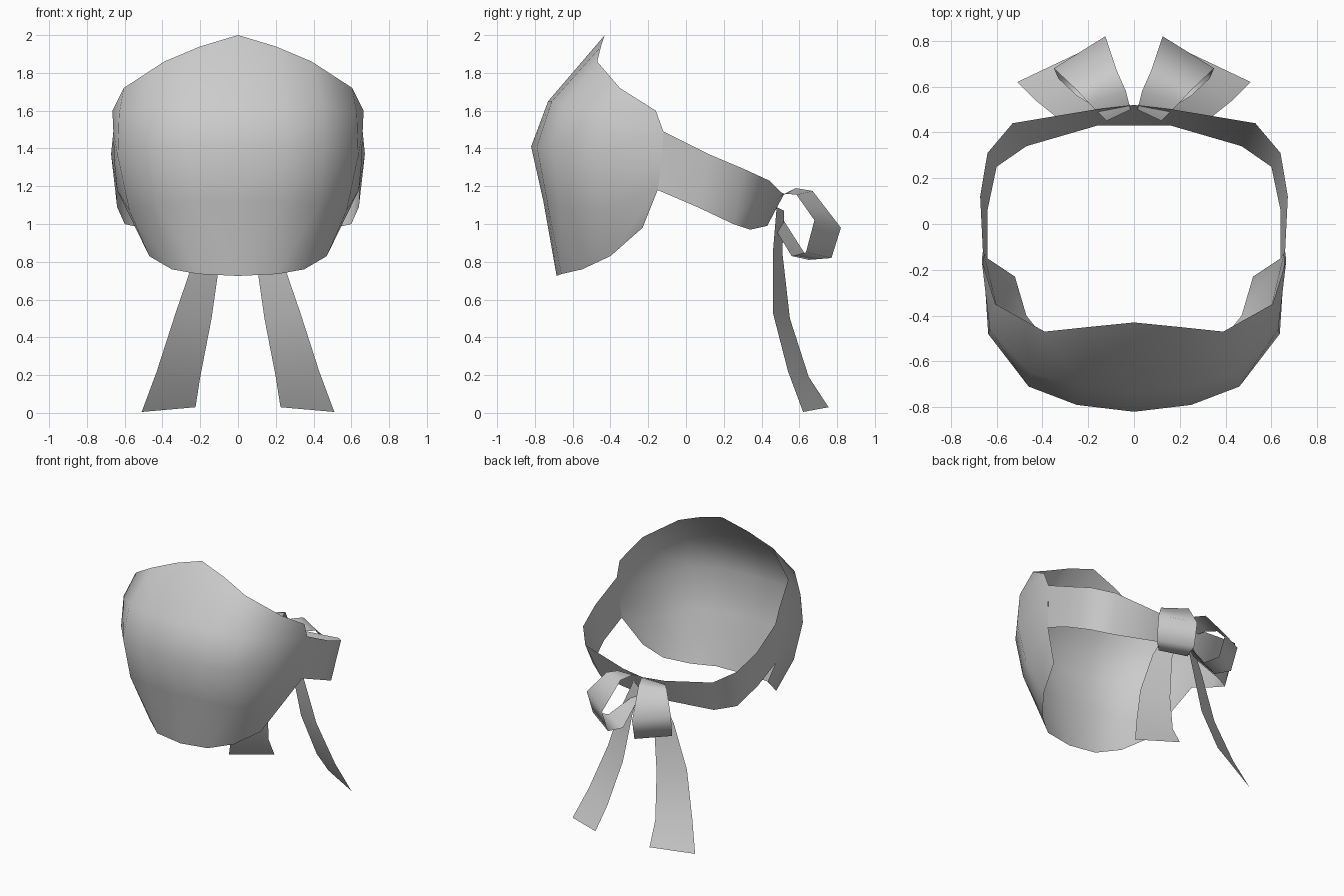
import bpy

cloth = bpy.data.materials.new("grey cloth")
cloth.diffuse_color = (0.6, 0.6, 0.6, 1)


def cloth_sheet(name, rows, flip=False):
    """Skin a grid of points as a sheet and mirror it across x = 0."""
    n = len(rows[0])
    verts = [p for row in rows for p in row]
    faces = []
    for i in range(len(rows) - 1):
        for j in range(n - 1):
            a = i * n + j
            face = (a, a + 1, a + n + 1, a + n)
            faces.append(face[::-1] if flip else face)
    mesh = bpy.data.meshes.new(name)
    mesh.from_pydata(verts, [], faces)
    mesh.materials.append(cloth)
    mesh.shade_smooth()
    ob = bpy.data.objects.new(name, mesh)
    bpy.context.collection.objects.link(ob)
    mirror = ob.modifiers.new("mirror", 'MIRROR')
    mirror.use_axis[0] = True
    mirror.merge_threshold = 0.001
    return ob


# Face cover: columns from the centre line round to the cheek, top to bottom
cloth_sheet("face_cover", [
    [(0, -.43, 2.0), (0, -.73, 1.65), (0, -.82, 1.41), (0, -.755, 1.12), (0, -.685, .725)],
    [(.20, -.45, 1.94), (.24, -.71, 1.65), (.25, -.79, 1.41), (.24, -.735, 1.12), (.21, -.66, .735)],
    [(.39, -.47, 1.86), (.45, -.65, 1.63), (.46, -.71, 1.40), (.43, -.665, 1.10), (.35, -.55, .76)],
    [(.605, -.35, 1.72), (.63, -.46, 1.58), (.637, -.48, 1.36), (.575, -.46, 1.07), (.47, -.40, .83)],
    [(.665, -.16, 1.60), (.66, -.12, 1.49), (.655, -.13, 1.33), (.64, -.15, 1.18), (.52, -.23, .98)],
], flip=True)

# Strap round the back of the head: top edge and bottom edge
strap_top = [(.66, -.12, 1.49), (.672, .12, 1.37), (.64, .31, 1.29),
             (.53, .44, 1.23), (.17, .50, 1.17), (0, .52, 1.16)]
strap_bottom = [(.64, -.15, 1.18), (.64, .06, 1.09), (.60, .25, 1.00),
                (.47, .34, .97), (.16, .43, .99), (0, .43, 1.00)]
cloth_sheet("head_strap", list(zip(strap_top, strap_bottom)), flip=True)

# Bow loops: ribbon between an inner and an outer edge
loop_inner = [(.015, .50, 1.15), (.035, .58, 1.19), (.075, .67, 1.175),
              (.125, .82, .98), (.11, .77, .82), (.07, .65, .81), (.015, .51, 1.03)]
loop_outer = [(.12, .45, 1.12), (.20, .53, 1.16), (.25, .585, 1.155),
              (.35, .68, 1.02), (.33, .635, .85), (.25, .56, .83), (.12, .48, .96)]
cloth_sheet("bow_loops", list(zip(loop_inner, loop_outer)), flip=True)

# Hanging tails
tail_inner = [(.02, .52, 1.07), (.09, .51, .85), (.14, .55, .50),
              (.20, .65, .19), (.225, .755, .03)]
tail_outer = [(.10, .48, 1.09), (.22, .46, .85), (.33, .46, .53),
              (.43, .54, .22), (.51, .62, .005)]
cloth_sheet("bow_tails", list(zip(tail_inner, tail_outer)), flip=True)
